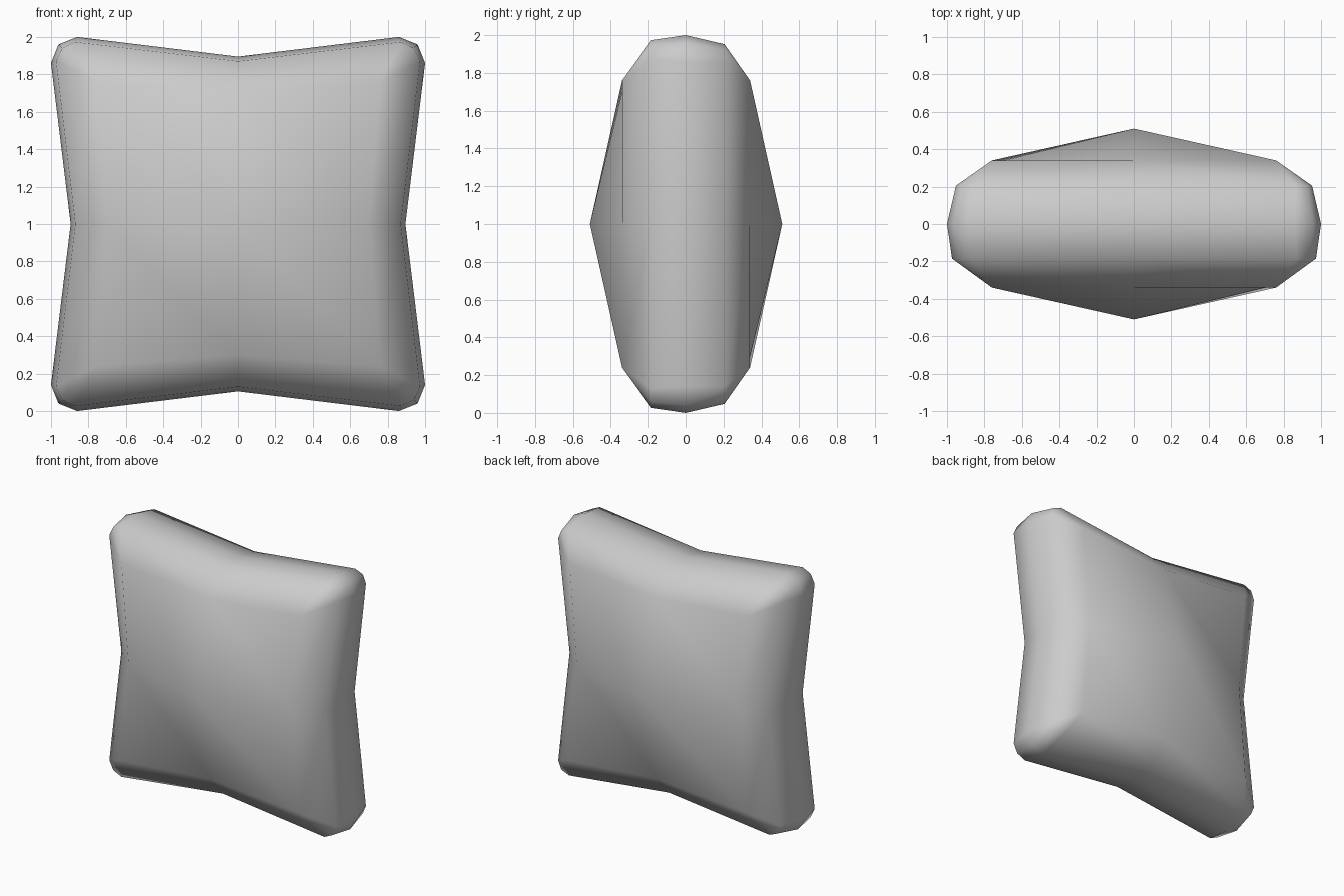
import bpy, bmesh

if "Cube" in bpy.data.objects:
    bpy.data.objects.remove(bpy.data.objects["Cube"])

# Cross-sections from front to back: y, outer reach, corner inset point, corner diagonal, mid-side reach
sections = [
    (-0.34, 0.76, 0.76, 0.76, 0.70),
    (-0.185, 0.973, 0.87, 0.94, 0.87),
    (0.0, 1.00, 0.86, 0.96, 0.895),
    (0.205, 0.952, 0.86, 0.925, 0.855),
    (0.34, 0.76, 0.76, 0.76, 0.70),
]


def ring_points(outer, inset, diag, mid):
    """16 points round the cushion, made by turning one quarter (first point is a side middle)."""
    pts = []
    quarter = [(mid, 0), (outer, inset), (diag, diag), (inset, outer)]
    for _ in range(4):
        pts += quarter
        quarter = [(-b, a) for a, b in quarter]
    return pts


bm = bmesh.new()
rings = [[bm.verts.new((x, s[0], z + 1)) for x, z in ring_points(*s[1:])] for s in sections]

# Rounded side band
for r0, r1 in zip(rings, rings[1:]):
    for i in range(16):
        j = (i + 1) % 16
        bm.faces.new((r0[i], r0[j], r1[j], r1[i]))

# Puffed front and back panels, all quads split along the same diagonal direction
for ring, y, shift in ((rings[0], -0.51, 0), (rings[-1], 0.51, 1)):
    c = bm.verts.new((0, y, 1))
    for q in range(4):
        a, k, b = ring[q * 4], ring[q * 4 + 2], ring[(q * 4 + 4) % 16]
        # join to the actual corner vertices so that welding closes the seam
        if (q + shift) % 2 == 0:
            bm.faces.new((a, k, b))
            bm.faces.new((a, b, c))
        else:
            bm.faces.new((a, k, c))
            bm.faces.new((k, b, c))

# Weld the pinched panel corners
bmesh.ops.remove_doubles(bm, verts=bm.verts, dist=0.001)
bmesh.ops.recalc_face_normals(bm, faces=bm.faces)
for f in bm.faces:
    f.smooth = True

mesh = bpy.data.meshes.new("cushion")
bm.to_mesh(mesh)
bm.free()
cushion = bpy.data.objects.new("cushion", mesh)
bpy.context.collection.objects.link(cushion)
